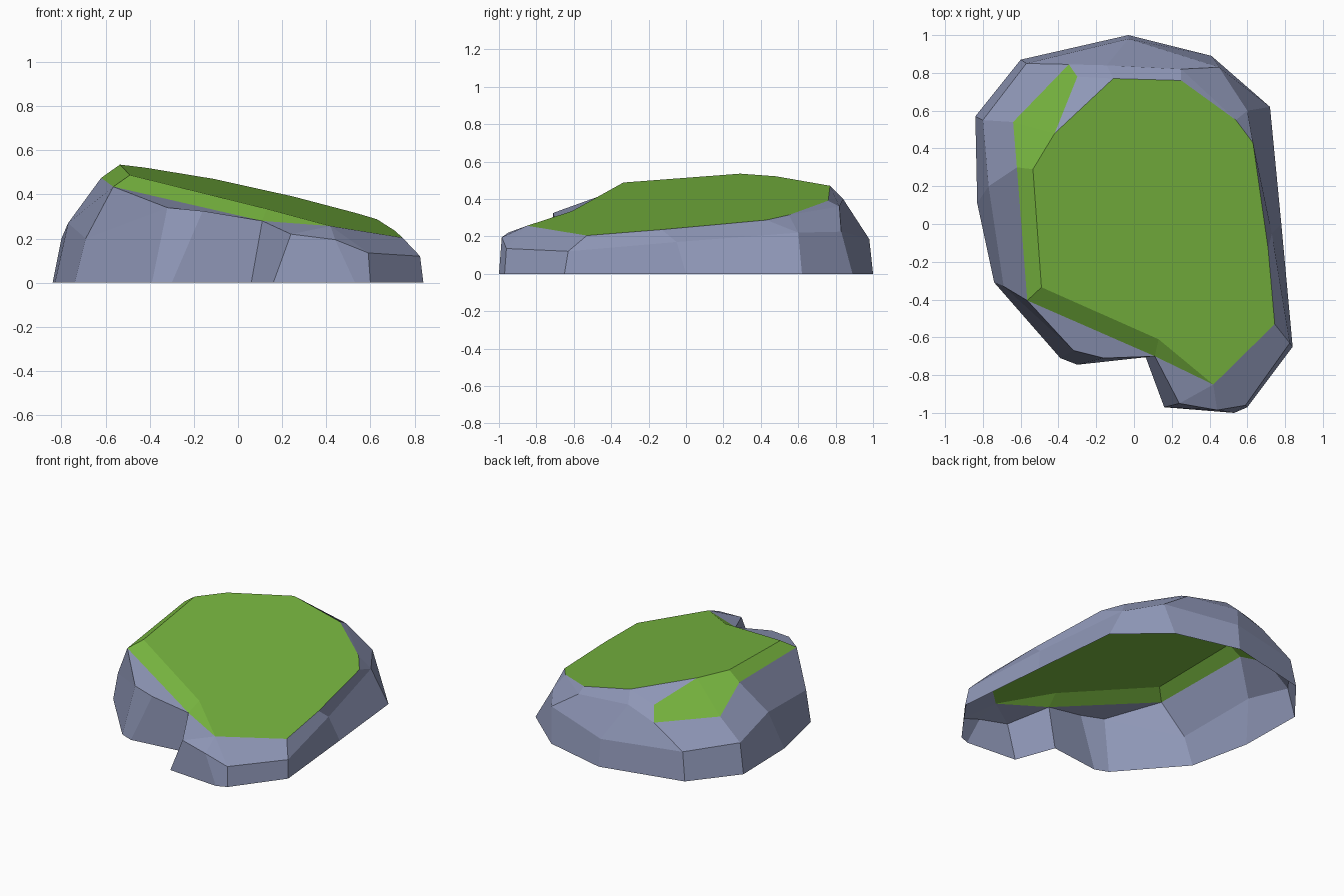
import bpy
import bmesh

default_cube = bpy.data.objects.get("Cube")
if default_cube:
    bpy.data.objects.remove(default_cube, do_unlink=True)


def make_material(name, colour):
    material = bpy.data.materials.new(name)
    material.use_nodes = True
    material.diffuse_color = colour
    shader = material.node_tree.nodes["Principled BSDF"]
    shader.inputs["Base Color"].default_value = colour
    shader.inputs["Roughness"].default_value = 1
    return material


def build_object(name, faces, material):
    """Make a flat-shaded object from faces given as corner points."""
    bm = bmesh.new()
    for corners in faces:
        bm.faces.new([bm.verts.new(point) for point in corners])
    bmesh.ops.remove_doubles(bm, verts=bm.verts, dist=0.001)
    mesh = bpy.data.meshes.new(name)
    bm.to_mesh(mesh)
    bm.free()
    mesh.materials.append(material)
    obj = bpy.data.objects.new(name, mesh)
    bpy.context.scene.collection.objects.link(obj)
    return obj


def band(lower, upper, columns):
    """Faces between two rings; repeated corners collapse to triangles."""
    faces = []
    for i in columns:
        j = (i + 1) % len(lower)
        corners = list(dict.fromkeys((lower[i], lower[j], upper[j], upper[i])))
        if len(corners) > 2:
            faces.append(corners)
    return faces


def on_slope(x, y):
    """Point on the tilted plane of the grassy top."""
    return (x, y, 0.4 - 0.22 * x + 0.06 * y)


# Footprint on the ground, counter-clockwise from the front notch
footprint = [
    (.06, -.7), (.16, -.97), (.53, -1), (.6, -.97),
    (.84, -.65), (.78, 0), (.72, .62), (.72, .62),
    (.41, .89), (-.03, 1), (-.6, .87), (-.84, .57),
    (-.83, .11), (-.74, -.31), (-.39, -.71), (-.3, -.745),
]
base = [(x, y, 0) for x, y in footprint]

# Shoulder where the steep wall breaks towards the top
notch = (.11, -.7, .28)
shoulder = [
    notch, (.24, -.95, .22), (.44, -.985, .195), (.59, -.96, .135),
    (.825, -.63, .12), (.73, -.05, .17), (.6, .6, .22), (.6, .6, .22),
    (.45, .83, .225), (-.03, .98, .185), (-.57, .85, .19), (-.8, .55, .2),
    (-.77, .2, .27), (-.69, -.33, .2), (-.32, -.67, .34), (-.16, -.71, .325),
]

# Corners of the flat top, and which one each wall column meets
top_corners = [on_slope(x, y) for x, y in (
    (.13, -.61), (.42, -.85), (.745, -.53), (.71, -.13), (.63, .43),
    (.54, .55), (.25, .76), (-.11, .77), (-.42, .48), (-.535, .29),
    (-.49, -.335))]
column_corner = [0, 1, 1, 1, 2, 3, 4, 5, 6, 7, 7, 8, 9, 10, 10, 0]
top = [top_corners[c] for c in column_corner]

# Outer edge of the turf bevel and the back ledge
front_corner = (-.565, -.405, .435)
rim = list(top)
rim[0] = rim[15] = notch
rim[8:14] = [(.25, .82, .36), (-.145, .84, .4), (-.345, .845, .33),
             (-.64, .54, .335), (-.62, .3, .475), front_corner]
rim[14] = front_corner

# Inner edge of the turf patch at the back corner
lip = list(top)
lip[10] = (-.3, .78, .416)

all_columns = range(len(base))
turf_columns = [0, *range(10, 16)]
bare_columns = [i for i in all_columns if i not in turf_columns]

# Stone sides, open underneath
stone_faces = band(base, shoulder, all_columns)
stone_faces += band(shoulder, rim, all_columns)
stone_faces += band(rim, lip, bare_columns)
stone_faces += band(lip, top, all_columns)
build_object("stone_sides", stone_faces,
             make_material("blue grey stone", (.275, .31, .475, 1)))

# Grass top with its bevelled edge
grass_faces = band(rim, lip, turf_columns) + [top_corners]
build_object("grass_top", grass_faces,
             make_material("grass green", (.185, .46, .05, 1)))
